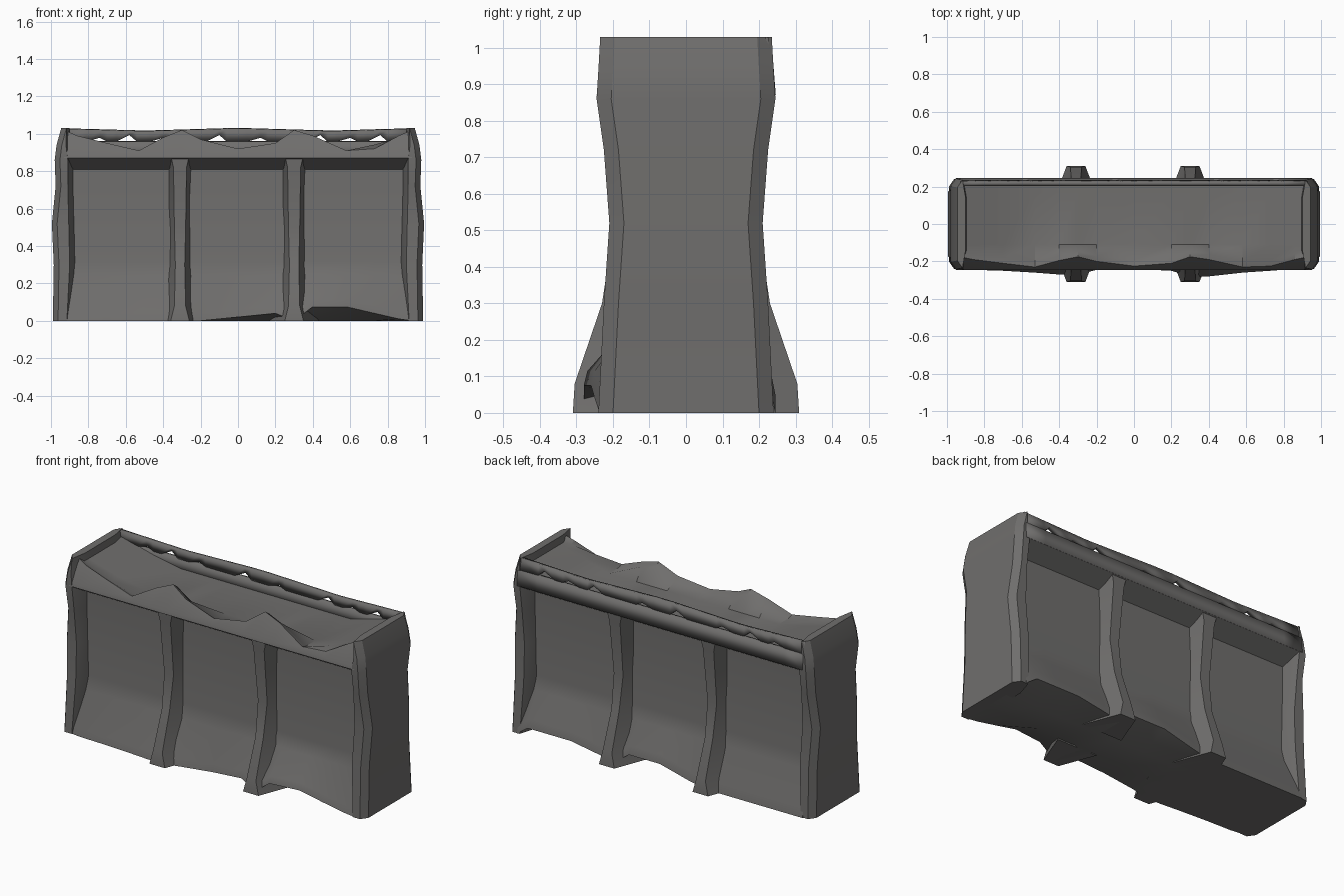
import bpy
import bmesh
from math import radians

if "Cube" in bpy.data.objects:
    bpy.data.objects.remove(bpy.data.objects["Cube"])

grey = bpy.data.materials.new("weathered grey")
grey.use_nodes = True
COLOUR = (0.16, 0.156, 0.152, 1)
grey.diffuse_color = COLOUR
grey.node_tree.nodes["Principled BSDF"].inputs["Base Color"].default_value = COLOUR


def finish(name, bm, angle=32):
    """Turn a bmesh into a named, shaded object."""
    bmesh.ops.recalc_face_normals(bm, faces=bm.faces)
    mesh = bpy.data.meshes.new(name)
    bm.to_mesh(mesh)
    bm.free()
    mesh.materials.append(grey)
    mesh.shade_smooth()
    mesh.set_sharp_from_angle(angle=radians(angle))
    obj = bpy.data.objects.new(name, mesh)
    bpy.context.collection.objects.link(obj)
    return obj


def loft(name, sections):
    """Skin a list of closed cross-sections and cap both ends."""
    bm = bmesh.new()
    rings = [[bm.verts.new(p) for p in s] for s in sections]
    n = len(rings[0])
    for a, b in zip(rings, rings[1:]):
        for i in range(n):
            j = (i + 1) % n
            bm.faces.new((a[i], a[j], b[j], b[i]))
    caps = [bm.faces.new(rings[0]), bm.faces.new(rings[-1])]
    bm.normal_update()
    bmesh.ops.triangulate(bm, faces=caps)
    return finish(name, bm)


# Main body: recessed panels, overhanging lintels and a shallow top tray.
# Stations: x, front rim height, front foot reach, front and back lift
STATIONS = (
    (-0.93, 1.02, 0.235, 0, 0), (-0.86, 0.99, 0.245, 0, 0),
    (-0.7, 0.95, 0.25, 0, 0), (-0.53, 0.91, 0.26, 0, 0),
    (-0.4, 0.98, 0.27, 0, 0), (-0.3, 1.02, 0.27, 0, 0),
    (-0.2, 0.97, 0.245, 0, 0.02), (0, 0.92, 0.24, 0.02, 0.07),
    (0.2, 0.95, 0.25, 0.04, 0.07), (0.3, 1.02, 0.28, 0, 0),
    (0.4, 0.99, 0.28, 0.075, 0.02), (0.58, 0.91, 0.26, 0.075, 0.05),
    (0.73, 0.92, 0.25, 0.04, 0.05), (0.86, 0.99, 0.24, 0.01, 0.05),
    (0.93, 1.02, 0.235, 0, 0),
)
WALL = ((0.23, 0.05), (0.16, 0.24), (0.145, 0.32), (0.145, 0.81),
        (0.245, 0.87))


def body_section(x, rim, reach, front_lift, back_lift):
    front = [(-reach, front_lift)] + [(-y, z) for y, z in WALL]
    front[1] = (0.01 - reach, 0.04 + front_lift)
    floor = 0.9 + 0.28 * max(0, abs(x) - 0.58)
    lean = -0.235 + 0.5 * (rim - 0.9)
    tray = [(-0.241, 0.89), (lean, rim), (lean + 0.03, max(floor, rim - 0.02)),
            (-0.11, floor), (0.17, floor), (0.225, floor), (0.245, 0.88)]
    back = list(reversed(WALL))
    back[-1] = (0.235, 0.05 + back_lift)
    under = [(0.245, back_lift), (0.08, 0), (-0.08, 0)]
    return [(x, y, z) for y, z in front + tray + back + under]


loft("panelled_body", [body_section(*s) for s in STATIONS])

# Chamfered end blocks: height, outer half depth, outer x, inner x
END_LEVELS = (
    (0, 0.24, 0.99, 0.885), (0.3, 0.225, 0.985, 0.87),
    (0.52, 0.21, 0.995, 0.875), (0.72, 0.225, 0.975, 0.88),
    (0.86, 0.245, 0.98, 0.88), (0.94, 0.24, 0.97, 0.89),
    (1.03, 0.235, 0.945, 0.9),
)


def end_section(side, z, depth, outer, inner):
    corner = outer - 0.028
    half = [(inner, 0.14), (min(inner + 0.03, corner), depth),
            (corner, depth), (outer, depth - 0.04)]
    loop = half + [(x, -y) for x, y in reversed(half)]
    return [(side * x, y, z) for x, y in loop]


for side, label in ((1, "left"), (-1, "right")):
    loft(label + "_end_block", [end_section(side, *lv) for lv in END_LEVELS])

# Dividing posts with flared feet: height, reach, face and root half widths
POST_LEVELS = (
    (0, 0.31, 0.05, 0.13), (0.08, 0.305, 0.03, 0.11),
    (0.3, 0.23, 0.025, 0.07), (0.5, 0.2, 0.03, 0.07),
    (0.82, 0.235, 0.035, 0.07), (0.885, 0.24, 0.05, 0.08),
)


def post_section(x, face, z, reach, tip, root):
    return [(x - root, face * 0.1, z), (x - tip, face * reach, z),
            (x + tip, face * reach, z), (x + root, face * 0.1, z)]


for x, label in ((0.3, "left"), (-0.31, "right")):
    for face, where in ((-1, "front"), (1, "back")):
        loft(f"{where}_{label}_post",
             [post_section(x, face, *lv) for lv in POST_LEVELS])

# Back rail: thin wall above the tray, torn open by small triangular gaps
GAPS = (-0.76, -0.6, -0.42, -0.12, 0.1, 0.42, 0.58, 0.74)
columns = [(-0.93, 0), (0.93, 0)]
for i, x in enumerate(GAPS):
    tall = 0.02 + 0.015 * (i % 2)
    columns += [(x - 0.05, 0), (x + 0.02, tall), (x + 0.06, 0)]
columns.sort()

bm = bmesh.new()
for (xa, ga), (xb, gb) in zip(columns, columns[1:]):
    for low, high in ((0, 1), (2, 3)):
        quad = []
        for x, gap, row in ((xa, ga, low), (xb, gb, low),
                            (xb, gb, high), (xa, ga, high)):
            dip = 0.015 * (1 - abs(abs(x) - 0.5) / 0.5)
            z = (0.87, 0.96, 0.96 + gap, 1.03 - dip)[row]
            y = (0.235, 0.228, 0.224, 0.215)[row]
            quad.append(bm.verts.new((x, y, z)))
        bm.faces.new(quad)
bmesh.ops.remove_doubles(bm, verts=bm.verts, dist=0.0005)
rail = finish("torn_back_rail", bm)
thick = rail.modifiers.new("thickness", "SOLIDIFY")
thick.thickness = 0.022
thick.offset = 0
